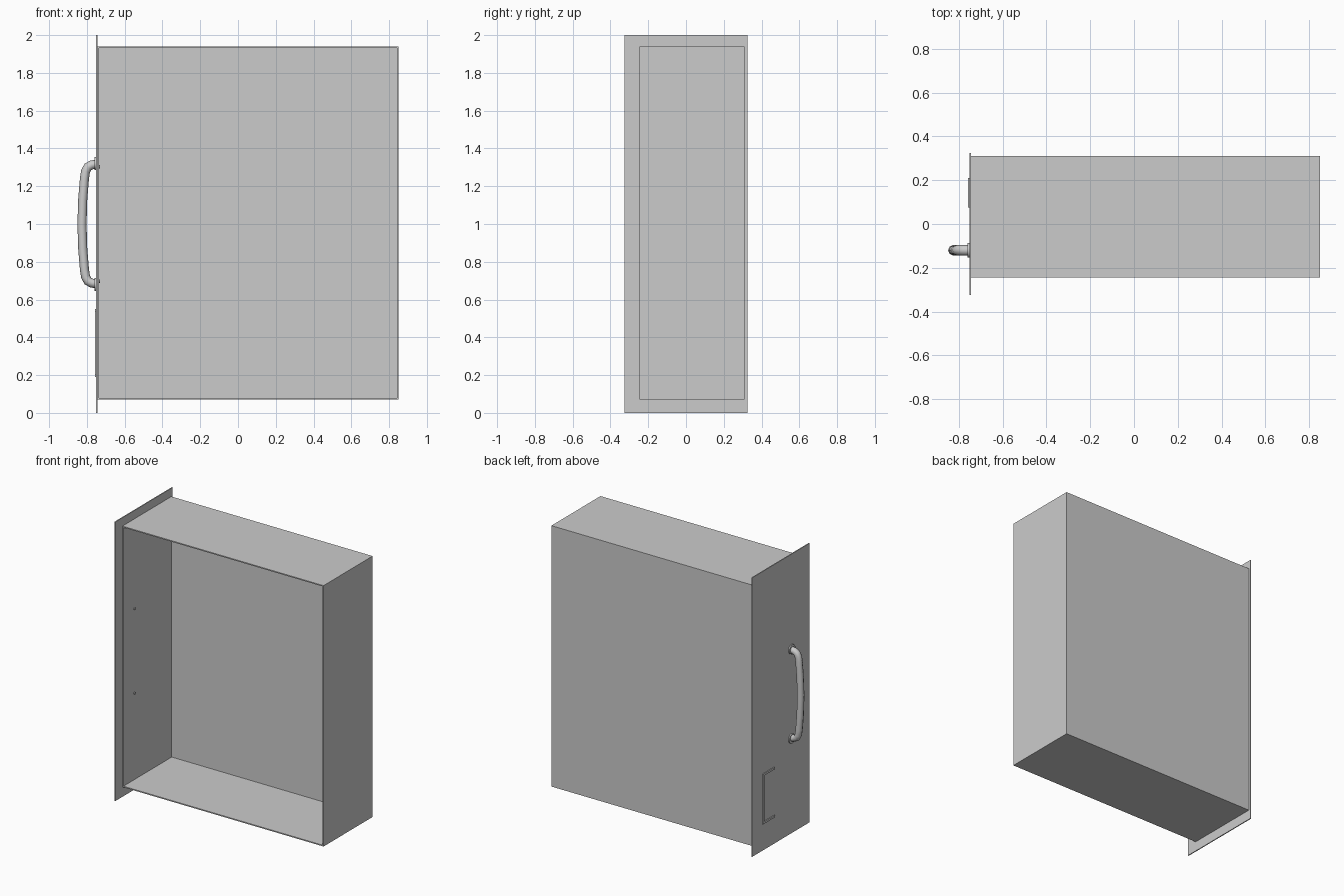
import bpy, math
from mathutils import Vector

if "Cube" in bpy.data.objects:
    bpy.data.objects.remove(bpy.data.objects["Cube"])


def box(name, lo, hi):
    lo, hi = Vector(lo), Vector(hi)
    bpy.ops.mesh.primitive_cube_add(size=1, location=(lo + hi) / 2)
    ob = bpy.context.object
    ob.name = name
    ob.scale = hi - lo
    bpy.ops.object.transform_apply(location=False, rotation=False, scale=True)
    return ob


def disc(name, x0, x1, y, z, r, sides=16):
    bpy.ops.mesh.primitive_cylinder_add(
        vertices=sides, radius=r, depth=x1 - x0,
        location=((x0 + x1) / 2, y, z), rotation=(0, math.pi / 2, 0))
    ob = bpy.context.object
    ob.name = name
    bpy.ops.object.shade_smooth_by_angle(angle=math.radians(35))
    return ob


# Drawer tray: thin sheet walls, open towards -y
T = 0.008
X0, X1, Y0, Y1, Z0, Z1 = -0.745, 0.85, -0.245, 0.31, 0.07, 1.94
box("tray_bottom", (X0, Y1 - T, Z0), (X1, Y1, Z1))
box("tray_side_low", (X0, Y0, Z0), (X1, Y1 - T, Z0 + T))
box("tray_side_high", (X0, Y0, Z1 - T), (X1, Y1 - T, Z1))
box("tray_back", (X1 - T, Y0, Z0 + T), (X1, Y1 - T, Z1 - T))
box("tray_front", (X0, Y0, Z0 + T), (X0 + T, Y1 - T, Z1 - T))

# Drawer face panel
box("face_panel", (-0.752, -0.325, 0), (-0.745, 0.325, 2))

# Bowed handle bar swept along a profile
HY = -0.12
half = [(-0.752, 0.316), (-0.775, 0.313), (-0.795, 0.302), (-0.807, 0.28),
        (-0.813, 0.24), (-0.822, 0.13)]
path = half + [(-0.826, 0)] + [(x, -z) for x, z in reversed(half)]
curve = bpy.data.curves.new("handle_bar", 'CURVE')
curve.dimensions = '3D'
curve.bevel_depth = 0.024
curve.bevel_resolution = 2
curve.use_fill_caps = True
spline = curve.splines.new('POLY')
spline.points.add(len(path) - 1)
for p, (x, z) in zip(spline.points, path):
    p.co = (x, HY, 1 + z, 1)
handle = bpy.data.objects.new("handle_bar", curve)
bpy.context.collection.objects.link(handle)

# Handle flanges and screw ends inside the drawer
for tag, s in (("upper", 1), ("lower", -1)):
    disc("handle_flange_" + tag, -0.76, -0.751, HY, 1 + s * 0.32, 0.034)
    disc("handle_screw_" + tag, -0.753, -0.731, HY, 1 + s * 0.303, 0.009, 10)

# Three-sided label holder
LX = (-0.758, -0.751)
box("label_holder_long", (LX[0], 0.195, 0.19), (LX[1], 0.21, 0.55))
for tag, z in (("upper", 0.535), ("lower", 0.19)):
    box("label_holder_" + tag, (LX[0], 0.075, z), (LX[1], 0.195, z + 0.015))
